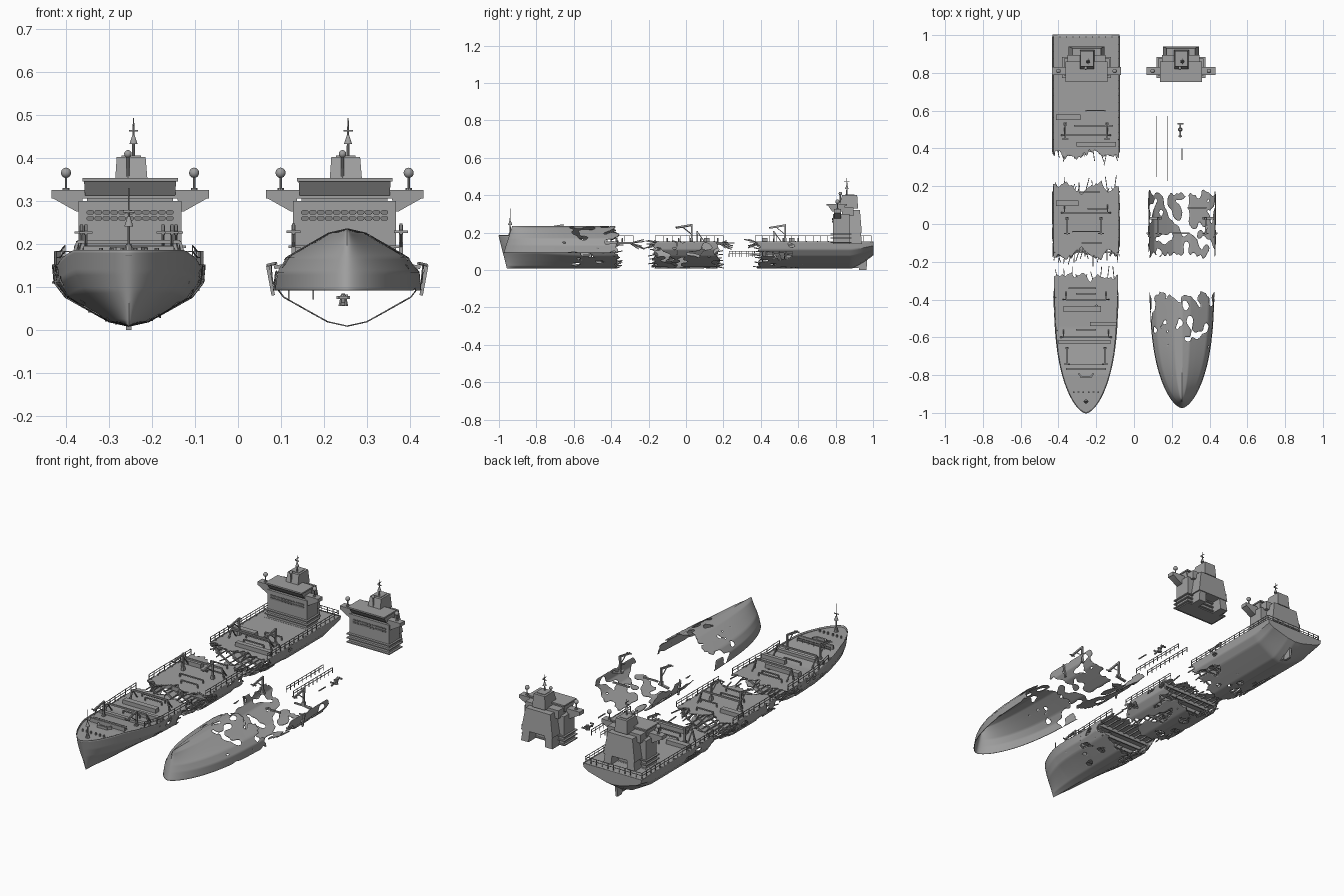
import bpy, bmesh, math, random
from mathutils import Vector, Matrix, noise

if "Cube" in bpy.data.objects:
    bpy.data.objects.remove(bpy.data.objects["Cube"])

random.seed(4)
C = 0.254                     # ship centre line is x=-C, loose pieces at x=+C
PROFILE = [(0, .01), (.045, .02), (.085, .042), (.147, .077), (.172, .11), (.176, .152)]


def paint(name, v):
    m = bpy.data.materials.new(name)
    m.diffuse_color = (v, v, v, 1)
    m.use_nodes = True
    m.node_tree.nodes["Principled BSDF"].inputs["Base Color"].default_value = m.diffuse_color
    return m


STEEL, GLASS = paint("dark_steel", .35), paint("dark_glass", .22)


class Part:
    """Collects simple solids in one mesh object."""
    def __init__(self, name):
        self.name, self.bm = name, bmesh.new()

    def box(self, x0, x1, y0, y1, z0, z1, top=None):
        x2, x3, y2, y3 = top or (x0, x1, y0, y1)
        v = [self.bm.verts.new(p) for p in (
            (x0, y0, z0), (x1, y0, z0), (x1, y1, z0), (x0, y1, z0),
            (x2, y2, z1), (x3, y2, z1), (x3, y3, z1), (x2, y3, z1))]
        for f in ((3, 2, 1, 0), (4, 5, 6, 7), (0, 1, 5, 4), (1, 2, 6, 5), (2, 3, 7, 6), (3, 0, 4, 7)):
            self.bm.faces.new([v[i] for i in f])

    def beam(self, a, b, w, h=None):
        a, b = Vector(a), Vector(b)
        d = b - a
        m = (Matrix.Translation((a + b) / 2) @ d.to_track_quat('Y', 'Z').to_matrix().to_4x4()
             @ Matrix.Diagonal((w, d.length, h or w, 1)))
        bmesh.ops.create_cube(self.bm, size=1, matrix=m)

    def pole(self, x, y, z0, z1, r0, r1=None):
        bmesh.ops.create_cone(self.bm, cap_ends=True, segments=10, radius1=r0, radius2=r0 if r1 is None else r1,
                              depth=z1 - z0, matrix=Matrix.Translation((x, y, (z0 + z1) / 2)))

    def ball(self, x, y, z, r):
        bmesh.ops.create_uvsphere(self.bm, u_segments=14, v_segments=9, radius=r, matrix=Matrix.Translation((x, y, z)))

    def rail(self, pts, h=.03, step=.035):
        for a, b in zip(pts, pts[1:]):
            a, b = Vector(a), Vector(b)
            n = max(1, round((b - a).length / step))
            for i in range(n + 1):
                p = a.lerp(b, i / n)
                self.beam(p, p + Vector((0, .0001, h)), .003)
            for k in (.55, 1):
                up = Vector((0, 0, h * k))
                self.beam(a + up, b + up, .0025)

    def done(self, x=-C, y=0, z=0, flip=False, thick=0, copies=(), mat=STEEL):
        bmesh.ops.remove_doubles(self.bm, verts=self.bm.verts, dist=1e-6)
        me = bpy.data.meshes.new(self.name)
        self.bm.to_mesh(me)
        self.bm.free()
        me.materials.append(mat)
        for i, px in enumerate((x, *copies)):
            ob = bpy.data.objects.new(self.name + ("_loose" if i else ""), me)
            bpy.context.collection.objects.link(ob)
            ob.location = (px, y, z)
            ob.rotation_euler.y = math.pi if flip else 0
            if thick:
                ob.modifiers.new("plate", 'SOLIDIFY').thickness = thick
        bpy.ops.object.select_all(action='DESELECT')
        ob.select_set(True)
        bpy.context.view_layer.objects.active = ob
        bpy.ops.object.shade_smooth_by_angle(angle=math.radians(35))


def width(y):
    s = min(1, max(0, (y + 1) / .65))
    return (1 - (1 - s) ** 2.6) ** .62 * (.95 + .05 * min(1, max(0, (y + .5) / .4)))


def sheer(y):
    return .034 * min(1, max(0, (-.55 - y) / .25))


def hull_point(y, v, rise=1):
    """v runs -1..1 from port edge over the keel to starboard edge."""
    t = min(abs(v) * 5, 4.9999)
    i = int(t)
    (xa, za), (xb, zb) = PROFILE[i], PROFILE[i + 1]
    x, z = xa + (xb - xa) * (t - i), za + (zb - za) * (t - i)
    zn = (z - .01) / .142
    bow = max(0, 1 - (y + 1) / .3)
    aft = max(0, (y - .88) / .12)
    z += sheer(y) * zn * rise + (.152 - z) * .5 * aft ** 1.3
    return Vector((math.copysign(x * width(y), v), y + .045 * (1 - zn) * bow, z))


def torn(lo, hi, seed, holes=.22, jag=.03):
    """Signed field: positive where plating survives."""
    def keep(p):
        q = Vector((p.x * 24, p.z * 24, seed))
        e = jag * noise.noise(q) + jag * .7 * noise.noise(q * 2.3)
        d = min(p.y - lo, hi - p.y)
        thr = holes + max(0, d - .2) * 3.5
        return min(d + e, (thr - noise.noise(Vector((p.x * 24, p.y * 17, p.z * 24 + seed * 7.3)))) * .05)
    return keep


def sheet(name, fn, ys, nv, keep, thick=.003, cap=False, **kw):
    """Surface fn(y, v) clipped smoothly by keep."""
    P = Part(name)
    g = [[fn(y, -1 + 2 * j / nv) for j in range(nv + 1)] for y in ys]
    for i in range(len(ys) - 1):
        for j in range(nv):
            q = [g[i][j], g[i][j + 1], g[i + 1][j + 1], g[i + 1][j]]
            f = [keep(p) for p in q]
            out = []
            for k in range(4):
                a, b, fa, fb = q[k - 1], q[k], f[k - 1], f[k]
                if (fa > 0) != (fb > 0):
                    out.append(a.lerp(b, fa / (fa - fb)))
                if fb > 0:
                    out.append(b)
            if len(out) > 2:
                P.bm.faces.new([P.bm.verts.new(p) for p in out])
    if cap:
        P.bm.faces.new([P.bm.verts.new(p) for p in g[-1]])
    bmesh.ops.remove_doubles(P.bm, verts=P.bm.verts, dist=1e-5)
    P.done(thick=thick, **kw)


def span(a, b, n, power=1):
    return [a + (b - a) * (i / n) ** power for i in range(n + 1)]


# name, stations, surviving hull range, deck range, seed
SECTIONS = [("bow", span(-1, -.2, 80, 1.4), (-9, -.37), (-9, -.28), 1),
            ("midship", span(-.24, .26, 50), (-.17, .17), (-.165, .20), 2),
            ("stern", span(.3, 1, 70), (.39, 9), (.37, 9), 3)]

for name, ys, hr, dr, seed in SECTIONS:
    # plating and main deck, torn at the breaks
    sheet(name + "_hull", hull_point, ys, 70, torn(*hr, seed), cap=name == "stern")
    sheet(name + "_deck", lambda y, v: Vector((v * .174 * width(y), y, .15 + sheer(y) * .8)),
          ys, 60, torn(*dr, seed + 10, .7, .04), thick=.004)
    # hull frames, deck beams and bent girders sticking out
    R = Part(name + "_frames")
    lo, hi = max(hr[0], -.7), min(hr[1], .84)
    n = round((hi - lo - .04) / .055)
    for i in range(n + 1):
        y = lo + .02 + (hi - lo - .04) * i / n
        pts = [hull_point(y, k / 5) * .97 + Vector((0, y * .03, .006)) for k in range(-5, 6)]
        for a, b in zip(pts, pts[1:]):
            R.beam(a, b, .006, .008)
        R.beam((-.168 * width(y), y, .138), (.168 * width(y), y, .138), .008, .022)
    for end, s in ((hr[0], -1), (hr[1], 1)):
        if abs(end) > 2:
            continue
        for k in range(-9, 10):
            p = hull_point(end, k / 10) * .97
            tip = end + s * random.uniform(-.03, .035)
            R.beam((p.x, end - s * .18, p.z + .006), (p.x, tip - s * .03, p.z + .006), .004, .006)
            R.beam((p.x, tip - s * .03, p.z + .006),
                   (p.x + random.uniform(-.012, .012), tip, p.z + random.uniform(0, .014)), .004, .005)
    for end, s in ((dr[0], -1), (dr[1], 1)):
        if abs(end) > 2:
            continue
        for k in range(9):
            x = -.15 + .0375 * k
            R.beam((x, end - s * .12, .143), (x, end - s * .02, .143), .005, .01)
            R.beam((x, end - s * .02, .143), (x + random.uniform(-.02, .02), end + s * random.uniform(0, .06),
                                              random.uniform(.11, .165)), .004, .006)
    R.done()
    # side railings
    L = Part(name + "_railing")
    a, b = max(dr[0], -.66), min(dr[1], .99)
    edge = [a + (b - a) * i / 8 for i in range(9)]
    for s in (-1, 1):
        L.rail([(s * .172 * width(y), y, .152 + sheer(y) * .9) for y in edge], .03)
    if name == "stern":
        L.rail([(-.172, .99, .152), (.172, .99, .152)])
    L.done()


def crane(P, x, y, z=.15):
    P.box(x - .008, x + .008, y - .008, y + .008, z, z + .02)
    P.beam((x, y, z), (x, y + .001, z + .092), .009)
    P.beam((x, y + .005, z + .09), (x, y - .085, z + .075), .007, .01)
    P.beam((x, y, z + .04), (x, y - .05, z + .08), .004)
    P.beam((x - .016, y - .08, z + .076), (x + .016, y - .08, z + .076), .005)


def gantry(P, y, w, h=.055):
    for s in (-1, 1):
        P.beam((s * w, y, .15), (s * w * .88, y, .15 + h), .007)
        P.beam((s * w * .88, y, .15 + h), (s * w * .88, y + .04, .15), .005)
    P.beam((-w * .88, y, .15 + h), (w * .88, y, .15 + h), .008)


# cargo gear on the decks
G = Part("deck_gear")
for x0, x1, y0, y1 in ((-.12, .08, -.465, -.435), (-.145, .13, -.635, -.615), (-.16, -.04, .095, .125),
                       (-.16, -.03, .55, .58), (-.05, .16, .41, .435), (.02, .16, -.54, -.52)):
    G.box(x0, x1, y0, y1, .15, .172)
for x, y in ((-.1, -.66), (.1, -.66), (-.1, .03), (.08, .03), (-.11, .53), (.11, .53)):
    crane(G, x, y)
for y, w in ((-.6, .135), (-.4, .12), (.06, .13), (.47, .13)):
    gantry(G, y, w)
for x, y, l in ((0, -.37, .1), (0, -.56, .1), (.02, .17, .1), (.06, .08, .1), (0, -.04, .14), (.03, -.1, .1),
                (.05, .6, .1), (.02, .47, .12), (.04, .52, .2), (-.02, -.34, .14)):
    for s in (-1, 1):
        G.pole(x + s * l / 2, y, .15, .168, .004)
    G.beam((x - l / 2, y, .167), (x + l / 2, y, .167), .006)
G.done()

# breakwater, winches, bitts and foremast on the forecastle
F = Part("forecastle_gear")
F.box(-.105, .105, -.772, -.762, .165, .195)
F.rail([(-.1, -.745, .165), (.1, -.745, .165)], .025)
for s in (-1, 1):
    F.beam((s * .04, -.79, .185), (s * .025, -.81, .185), .008, .014)
    for k in range(3):
        F.pole(s * (.015 + .025 * k), -.89, .175, .19, .005)
F.beam((-.03, -.81, .185), (.03, -.81, .185), .01, .014)
F.pole(0, -.94, .17, .33, .004, .0015)
F.pole(0, -.94, .17, .2, .012, .007)
F.pole(0, -.94, .24, .262, .011, .004)
F.beam((-.014, -.94, .275), (.014, -.94, .275), .004)
F.done()

# superstructure, standing aboard and as a loose copy
S = Part("superstructure")
S.box(-.12, .12, .785, .875, .14, .3)
for z in (.145, .168, .19):
    S.box(-.13, .13, .772, .885, z, z + .006)
for s in (-1, 1):                                     # bridge wings with gussets
    S.box(*sorted((s * .115, s * .125)), .79, .83, .275, .306, top=(*sorted((s * .11, s * .18)), .79, .83))
    S.box(*sorted((s * .05, s * .095)), .87, .94, .14, .27, top=(*sorted((s * .04, s * .08)), .87, .93))
    S.pole(s * .149, .81, .32, .358, .003)
    S.ball(s * .149, .81, .365, .012)
    S.pole(s * .149, .81, .32, .33, .008)
S.box(-.183, .183, .79, .83, .305, .325)
S.box(-.1, .1, .835, .895, .29, .335)
S.box(-.095, .095, .86, .94, .2, .32, top=(-.075, .075, .86, .93))
S.box(-.105, .105, .782, .85, .312, .346, top=(-.107, .107, .758, .85))
S.box(-.111, .111, .752, .86, .345, .353)
S.box(-.036, .042, .815, .92, .33, .402, top=(-.031, .036, .835, .915))   # funnel
S.box(-.02, .025, .85, .9, .4, .405)
S.ball(-.005, .825, .409, .009)
S.pole(-.005, .825, .352, .402, .004)
S.pole(.008, .86, .4, .492, .004, .0015)
S.pole(.008, .86, .432, .452, .01, .003)
S.beam((-.003, .86, .463), (.019, .86, .463), .004)
S.beam((.008, .845, .475), (.008, .875, .475), .003)
S.done(x=-.251, copies=(.248,))

# rounded windows in two rows
W = Part("front_windows")
for z in (.259, .273):
    for k in range(-5, 6):
        for dx in (-.004, .004):
            bmesh.ops.create_cone(W.bm, cap_ends=True, segments=10, radius1=.005, radius2=.005, depth=.006,
                                  matrix=Matrix.Translation((k * .0185 + dx, .784, z)) @ Matrix.Rotation(math.pi / 2, 4, 'X'))
        W.box(k * .0185 - .004, k * .0185 + .004, .781, .787, z - .005, z + .005)
W.done(x=-.251, copies=(.248,), mat=GLASS)

# rudder and skeg
U = Part("rudder")
U.box(-.006, .006, .925, .965, 0, .13, top=(-.008, .008, .91, .975))
U.box(-.008, .008, .82, .92, .012, .08, top=(-.02, .02, .84, .95))
U.done()

# loose wreckage: overturned bow shell and gutted midship shell
sheet("overturned_bow_shell", lambda y, v: hull_point(y, v, 0),
      span(-1, -.3, 80, 1.4), 70, torn(-9, -.4, 6, .2), x=C, y=.028, z=.243, flip=True)
sheet("loose_midship_shell", hull_point, span(-.24, .24, 56), 80, torn(-.165, .165, 8, .18), x=C)
D = Part("loose_shell_gear")
for s in (-1, 1):
    crane(D, s * .125, .03, .152)
    D.beam((s * .17, .03, .145), (s * .11, .03, .155), .014, .008)
    D.beam((s * .172, -.05, .08), (s * .185, -.05, .15), .008)
    D.beam((s * .185, -.05, .15), (s * .165, -.07, .155), .006)
D.beam((.03, .085, .12), (.13, .085, .12), .008)
D.beam((-.05, -.05, .12), (.04, -.05, .12), .008)
D.done(x=C)

# loose railings and a fallen crane
E = Part("loose_railings")
E.rail([(.118, .25, .07), (.118, .57, .07)])
E.rail([(.175, .23, .07), (.175, .57, .07)])
E.beam((.245, .46, .06), (.245, .53, .08), .008)
for y, w in ((.53, .016), (.5, .012), (.465, .01)):
    E.beam((.245 - w, y, .075), (.245 + w, y, .075), .007)
E.pole(.245, .5, .055, .082, .012, .006)
E.beam((.253, .34, .08), (.253, .4, .08), .005)
E.done(x=0)
